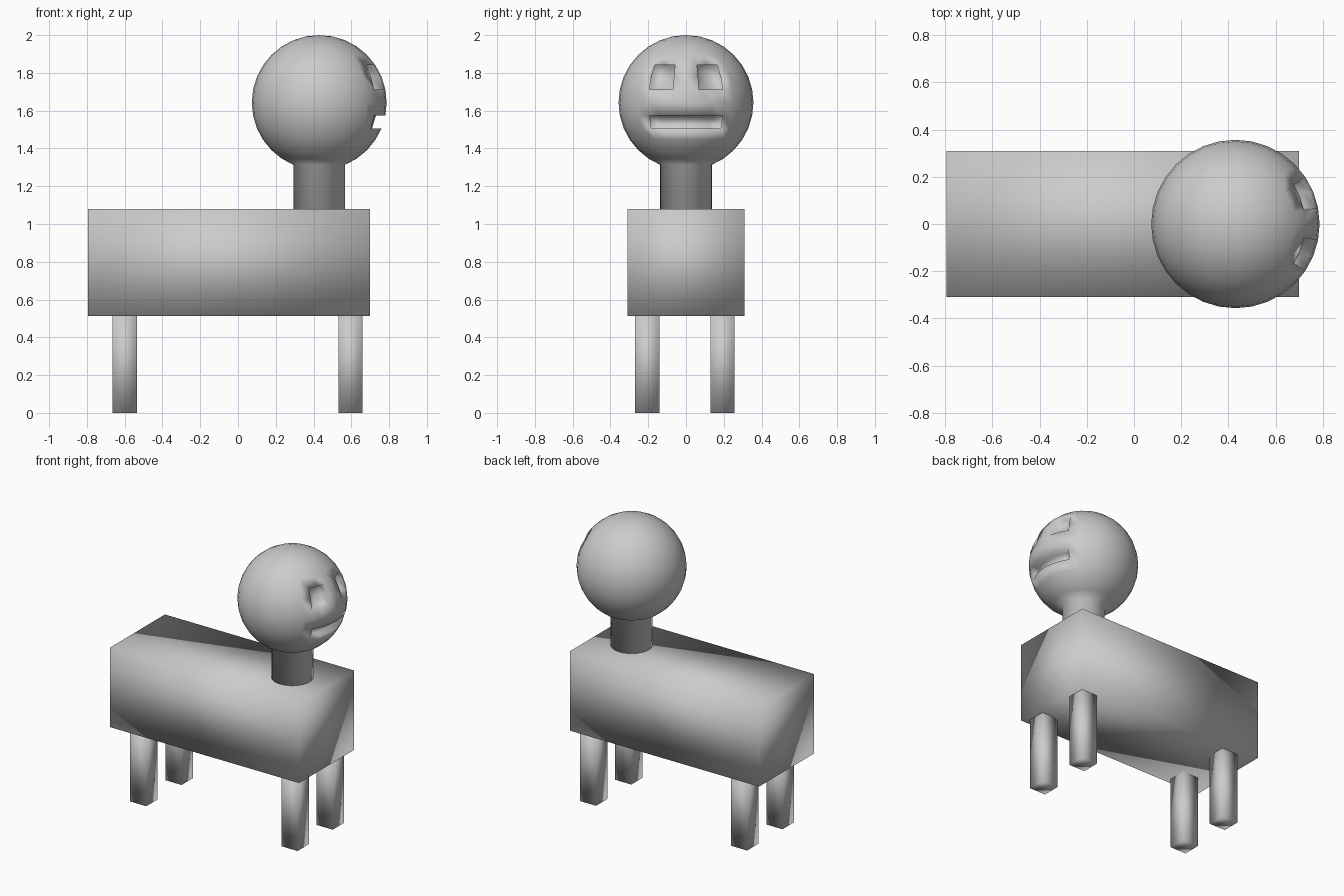
import bpy, bmesh, math
from mathutils import Vector

if "Cube" in bpy.data.objects:
    bpy.data.objects.remove(bpy.data.objects["Cube"])

grey = bpy.data.materials.new("light grey")
grey.diffuse_color = (0.6, 0.6, 0.6, 1)
grey.use_nodes = True
grey.node_tree.nodes["Principled BSDF"].inputs["Base Color"].default_value = grey.diffuse_color


def finish(bm, name):
    bmesh.ops.recalc_face_normals(bm, faces=bm.faces)
    for f in bm.faces:
        f.smooth = True
    me = bpy.data.meshes.new(name)
    bm.to_mesh(me)
    bm.free()
    me.materials.append(grey)
    ob = bpy.data.objects.new(name, me)
    bpy.context.collection.objects.link(ob)
    return ob


def box(name, lo, hi):
    lo, hi = Vector(lo), Vector(hi)
    bm = bmesh.new()
    bmesh.ops.create_cube(bm, size=1)
    for v in bm.verts:
        v.co = (lo + hi) / 2 + v.co * (hi - lo)
    return finish(bm, name)


def extrude(bm, faces, offset):
    new = bmesh.ops.extrude_face_region(bm, geom=faces)["geom"]
    verts = [g for g in new if isinstance(g, bmesh.types.BMVert)]
    bmesh.ops.translate(bm, verts=verts, vec=offset)
    bmesh.ops.delete(bm, geom=[f for f in faces if f.is_valid], context='FACES')


# Body and four legs, softly shaded blocks
box("body", (-0.795, -0.31, 0.512), (0.70, 0.31, 1.08))
for end, x in (("rear", -0.60), ("front", 0.595)):
    for side, y in (("right", -0.205), ("left", 0.193)):
        box(f"{end}_{side}_leg", (x - 0.064, y - 0.064, 0), (x + 0.064, y + 0.064, 0.54))

# Head: sphere with eye sockets and mouth pushed in, neck pulled out of its base
R = 0.357
bm = bmesh.new()
bmesh.ops.create_uvsphere(bm, u_segments=32, v_segments=16, radius=R)
eyes, mouth, base = [], [], []
for f in bm.faces:
    c = f.calc_center_median()
    lat = math.degrees(math.atan2(c.z, math.hypot(c.x, c.y)))
    lon = abs(math.degrees(math.atan2(c.y, c.x)))
    if lat < -67.5:
        base.append(f)
    elif lon < 33.75 and -22.5 < lat < -11.25:
        mouth.append(f)
    elif 11.25 < lon < 33.75 and 11.25 < lat < 33.75:
        eyes.append(f)
extrude(bm, eyes, (-0.05, 0, 0))
extrude(bm, mouth, (-0.05, 0, 0))
extrude(bm, base, (0, 0, -0.26))
head = finish(bm, "head_and_neck")
head.location = (0.43, 0, 2 - R)
